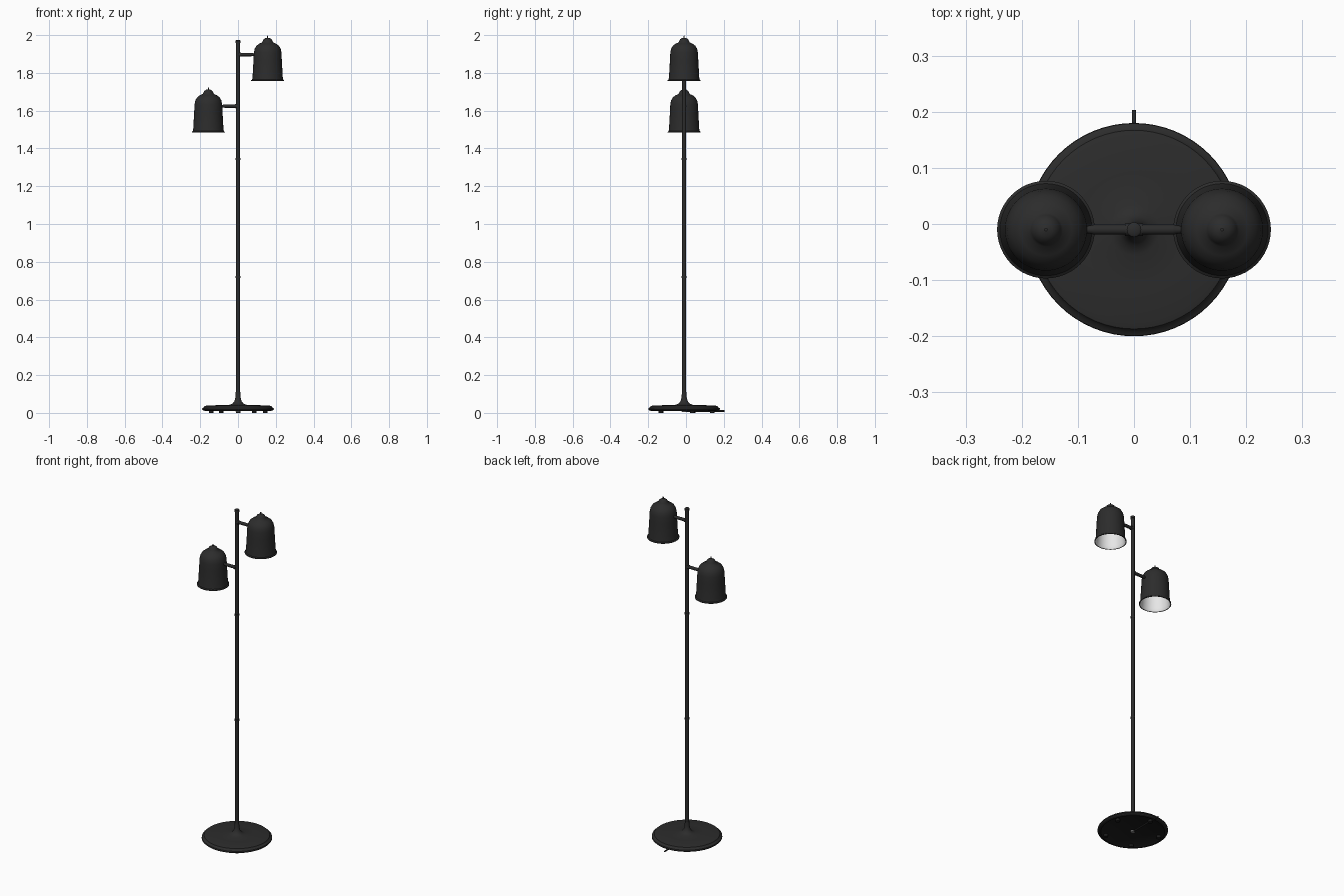
import bpy, bmesh, math
from mathutils import Vector

cube = bpy.data.objects.get("Cube")
if cube:
    bpy.data.objects.remove(cube)

CY = -0.01      # depth of the pole axis


def material(name, value, rough):
    m = bpy.data.materials.new(name)
    m.use_nodes = True
    col = (value, value, value, 1)
    m.diffuse_color = col
    node = m.node_tree.nodes["Principled BSDF"]
    node.inputs["Base Color"].default_value = col
    node.inputs["Roughness"].default_value = rough
    return m


charcoal = material("charcoal metal", 0.025, 0.6)
black = material("black underside", 0.012, 0.7)
white = material("white lining", 0.8, 0.6)
steel = material("grey bolt", 0.2, 0.5)


def finish(name, bm, mats, loc, angle=40):
    mesh = bpy.data.meshes.new(name)
    bm.to_mesh(mesh)
    bm.free()
    for m in mats:
        mesh.materials.append(m)
    ob = bpy.data.objects.new(name, mesh)
    bpy.context.collection.objects.link(ob)
    ob.location = loc
    bpy.ops.object.select_all(action='DESELECT')
    ob.select_set(True)
    bpy.context.view_layer.objects.active = ob
    bpy.ops.object.shade_smooth_by_angle(angle=math.radians(angle))
    return ob


def lathe(name, profile, mats, loc, steps=48, second_from=None):
    """Spin (radius, height) points around z; later segments take the second material."""
    bm = bmesh.new()
    rings = []
    for r, z in profile:
        if r == 0:
            rings.append([bm.verts.new((0, 0, z))] * steps)
        else:
            rings.append([bm.verts.new((r * math.cos(math.tau * i / steps),
                                        r * math.sin(math.tau * i / steps), z))
                          for i in range(steps)])
    for k, (a, b) in enumerate(zip(rings, rings[1:])):
        for i in range(steps):
            j = (i + 1) % steps
            corners = list(dict.fromkeys((a[i], a[j], b[j], b[i])))
            face = bm.faces.new(corners)
            face.material_index = int(second_from is not None and k >= second_from)
    bmesh.ops.recalc_face_normals(bm, faces=bm.faces)
    return finish(name, bm, mats, loc)


def rod(name, start, end, r1, r2, mat, steps=20):
    start, end = Vector(start), Vector(end)
    axis = end - start
    bm = bmesh.new()
    bmesh.ops.create_cone(bm, cap_ends=True, segments=steps, radius1=r1,
                          radius2=r2, depth=axis.length)
    ob = finish(name, bm, [mat], (start + end) / 2)
    ob.rotation_euler = axis.to_track_quat('Z', 'Y').to_euler()
    return ob


# Weighted base, with a flared collar and a recessed underside
lathe("base", [(0, 0.11), (0.012, 0.11), (0.013, 0.085), (0.018, 0.064), (0.028, 0.05),
               (0.045, 0.043), (0.1, 0.041), (0.165, 0.039), (0.177, 0.036),
               (0.181, 0.029), (0.189, 0.025), (0.19, 0.018), (0.185, 0.013),
               (0.172, 0.01), (0.165, 0.015), (0, 0.015)],
      [charcoal, black], (0, CY, 0), 64, 12)
lathe("base_bolt", [(0, 0.006), (0.011, 0.006), (0.013, 0.009), (0.013, 0.016), (0, 0.016)],
      [steel], (0, CY, 0), 24)
for i in range(5):
    a = math.tau * i / 5 + 0.3
    x, y = 0.15 * math.cos(a), CY + 0.15 * math.sin(a)
    rod("foot", (x, y, 0), (x, y, 0.016), 0.012, 0.012, black)

# Power cord leaving at the back
rod("cord", (0, CY, 0.01), (0, 0.203, 0.01), 0.004, 0.004, charcoal, 12)

# Three-section pole with joint rings and an end cap
rod("pole", (0, CY, 0.09), (0, CY, 1.965), 0.0105, 0.0105, charcoal)
for z in (0.72, 1.345):
    rod("pole_joint", (0, CY, z - 0.005), (0, CY, z + 0.005), 0.013, 0.013, charcoal)
lathe("pole_cap", [(0, 0), (0.013, 0), (0.013, 0.012), (0.009, 0.015), (0, 0.015)],
      [charcoal], (0, CY, 1.958), 24)

# Bell shade profile: outside from the finial down, then the lining back up
shade = [(0, 0.24), (0.003, 0.239), (0.003, 0.229), (0.012, 0.227), (0.021, 0.221),
         (0.026, 0.212), (0.03, 0.204), (0.046, 0.197), (0.06, 0.186), (0.069, 0.17),
         (0.073, 0.15), (0.075, 0.11), (0.08, 0.02), (0.082, 0.008), (0.087, 0.004),
         (0.087, 0), (0.083, 0), (0.079, 0.008), (0.077, 0.02), (0.072, 0.11),
         (0.07, 0.15), (0.066, 0.167), (0.057, 0.183), (0.04, 0.194), (0, 0.198)]

# One lamp head and arm on each side, the left one higher
for label, side, bottom in (("left", 1, 1.757), ("right", -1, 1.484)):
    lathe(label + "_shade", shade, [charcoal, white], (side * 0.157, CY, bottom), 48, 16)
    z = bottom + 0.14
    rod(label + "_arm", (0, CY, z), (side * 0.07, CY, z), 0.009, 0.009, charcoal)
    rod(label + "_arm_tip", (side * 0.07, CY, z), (side * 0.086, CY, z), 0.009, 0.006, charcoal)
    rod(label + "_arm_collar", (side * 0.004, CY, z), (side * 0.016, CY, z),
        0.012, 0.011, charcoal)
